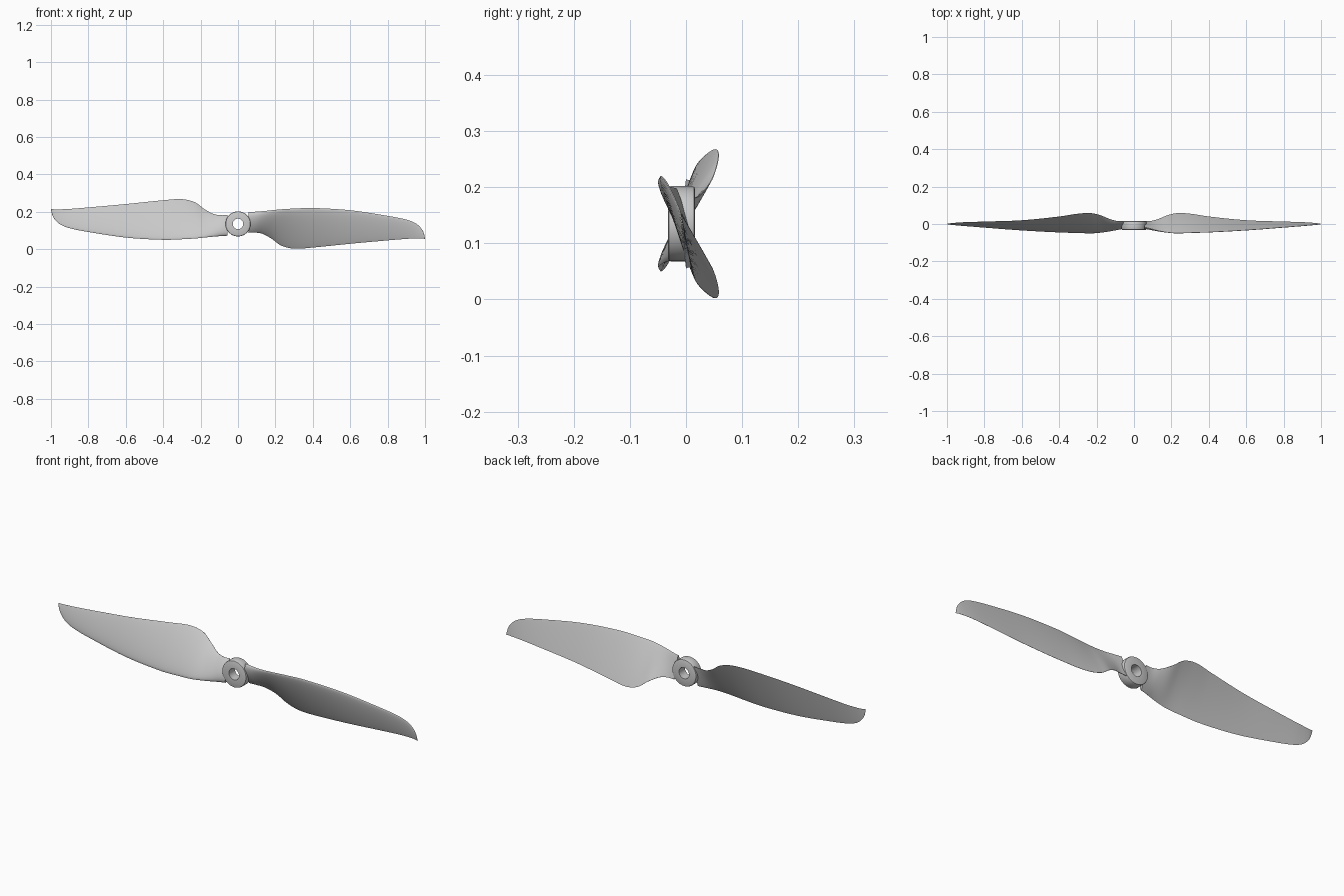
import bpy, bmesh, math
from mathutils import Matrix, Vector

if "Cube" in bpy.data.objects:
    bpy.data.objects.remove(bpy.data.objects["Cube"])

CZ = 0.135  # height of the rotation axis

# Blade stations: x, leading z, leading y, trailing z, trailing y, thickness
STATIONS = [
    (0.055, 0.198, -0.017, 0.088, 0.016, 0.026),
    (0.09, 0.200, -0.025, 0.089, 0.016, 0.026),
    (0.13, 0.203, -0.036, 0.083, 0.027, 0.023),
    (0.18, 0.208, -0.045, 0.056, 0.047, 0.019),
    (0.23, 0.213, -0.049, 0.020, 0.058, 0.016),
    (0.30, 0.217, -0.047, 0.003, 0.055, 0.015),
    (0.40, 0.220, -0.044, 0.009, 0.040, 0.014),
    (0.60, 0.208, -0.033, 0.029, 0.020, 0.012),
    (0.80, 0.178, -0.018, 0.047, 0.013, 0.009),
    (0.90, 0.158, -0.010, 0.055, 0.010, 0.007),
    (0.95, 0.138, -0.006, 0.057, 0.007, 0.005),
    (0.98, 0.111, -0.003, 0.057, 0.004, 0.004),
    (0.993, 0.087, -0.002, 0.056, 0.002, 0.003),
    (1.0, 0.060, 0.0, 0.055, 0.001, 0.001),
]


def slope(i, k):
    a, b = max(i - 1, 0), min(i + 1, len(STATIONS) - 1)
    return (STATIONS[b][k] - STATIONS[a][k]) / (STATIONS[b][0] - STATIONS[a][0])


def sample(i, t):
    # Cubic blend between station i and i + 1
    a, b = STATIONS[i], STATIONS[i + 1]
    h = b[0] - a[0]
    s = t * t * (3 - 2 * t)
    return [a[0] + h * t] + [
        a[k] * (1 - s) + b[k] * s
        + h * (t * (1 - t) ** 2 * slope(i, k) - t * t * (1 - t) * slope(i + 1, k))
        for k in range(1, 6)]


def section(st, n=14):
    # Airfoil loop: convex front, nearly flat back
    x, lz, ly, tz, ty, th = st
    lead, trail = Vector((x, ly, lz)), Vector((x, ty, tz))
    c = trail - lead
    nrm = Vector((0, c.z, -c.y)).normalized()
    us = [(1 - math.cos(math.pi * i / n)) / 2 for i in range(n + 1)]

    def shape(u):
        return 1.75 * math.sqrt(u) * (1 - u) ** 0.8 + 0.06 * u
    front = [lead + c * u + nrm * th * 0.9 * shape(u) for u in us]
    back = [lead + c * u - nrm * th * 0.12 * shape(u) for u in us[1:]]
    return front + back[::-1]


def finish(name, bm):
    bmesh.ops.recalc_face_normals(bm, faces=bm.faces)
    me = bpy.data.meshes.new(name)
    bm.to_mesh(me)
    bm.free()
    ob = bpy.data.objects.new(name, me)
    bpy.context.collection.objects.link(ob)
    bpy.ops.object.select_all(action='DESELECT')
    ob.select_set(True)
    bpy.context.view_layer.objects.active = ob
    bpy.ops.object.shade_smooth_by_angle(angle=math.radians(40))
    return ob


def bridge(bm, loops, closed=False):
    pairs = list(zip(loops, loops[1:])) + ([(loops[-1], loops[0])] if closed else [])
    for a, b in pairs:
        for j in range(len(a)):
            k = (j + 1) % len(a)
            bm.faces.new((a[j], a[k], b[k], b[j]))


def blade(name, turn):
    bm = bmesh.new()
    sts = [sample(i, j / 5) for i in range(len(STATIONS) - 1) for j in range(5)]
    sts.append(STATIONS[-1])
    loops = [[bm.verts.new(p) for p in section(s)] for s in sts]
    bridge(bm, loops)
    bm.faces.new(loops[0])
    bm.faces.new(loops[-1])
    rot = Matrix.Rotation(turn, 4, 'Y')
    piv = Matrix.Translation((0, 0, CZ))
    bm.transform(piv @ rot @ piv.inverted())
    return finish(name, bm)


def hub():
    # Ring profile (radius, y) turned about the axis
    profile = [(0.028, -0.032), (0.062, -0.032), (0.0655, -0.0305), (0.067, -0.027),
               (0.067, 0.011), (0.0655, 0.0145), (0.062, 0.016), (0.028, 0.016)]
    bm = bmesh.new()
    n = 64
    loops = []
    for i in range(n):
        a = 2 * math.pi * i / n
        loops.append([bm.verts.new((r * math.cos(a), y, CZ + r * math.sin(a)))
                      for r, y in profile])
    bridge(bm, loops, closed=True)
    return finish("hub", bm)


hub()
blade("blade_right", 0)
blade("blade_left", math.pi)
